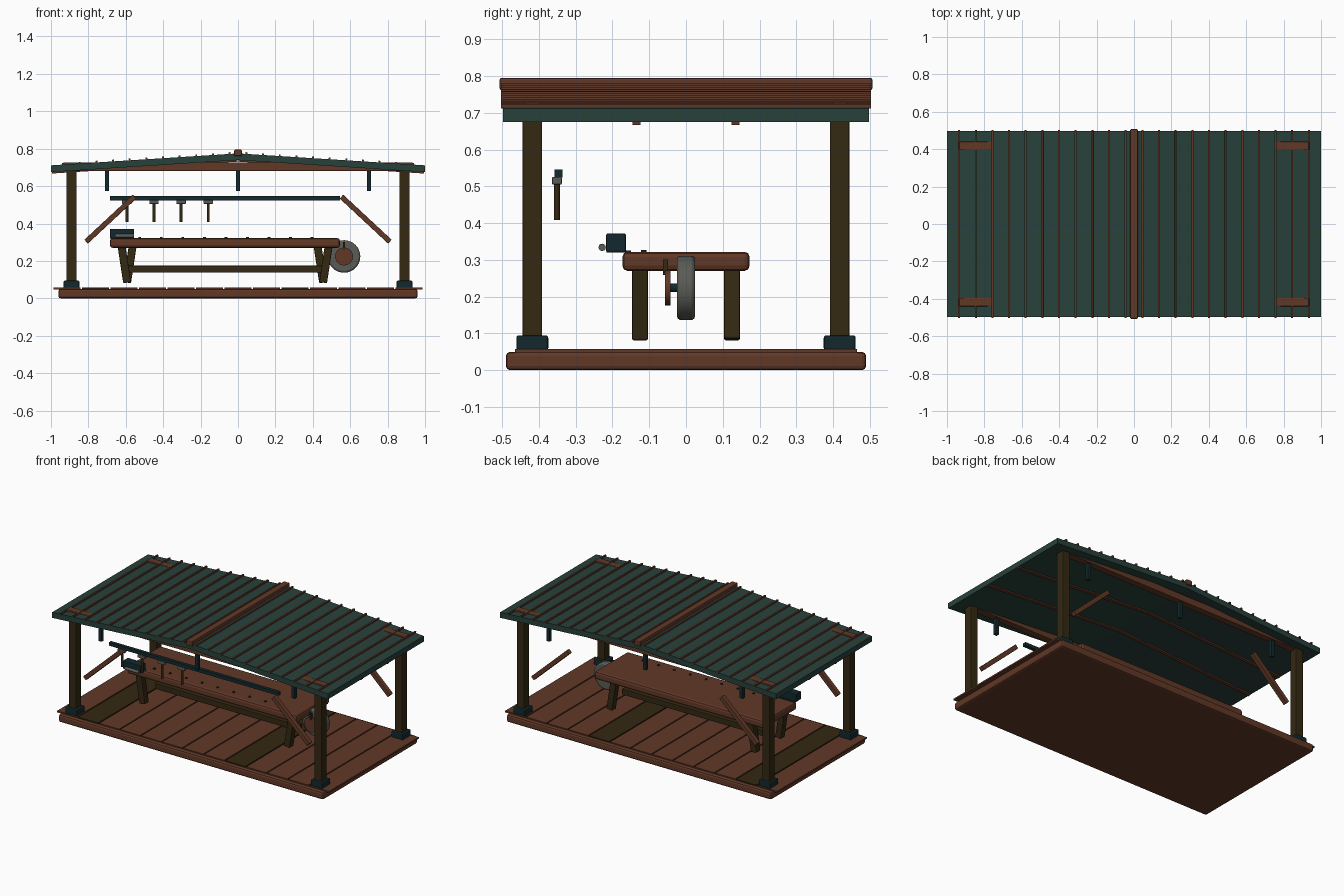
import bpy
import bmesh
import math
from mathutils import Matrix, Vector

cube = bpy.data.objects.get("Cube")
if cube:
    bpy.data.objects.remove(cube, do_unlink=True)


def material(name, r, g, b):
    m = bpy.data.materials.new(name)
    m.use_nodes = True
    m.diffuse_color = (r, g, b, 1)
    bsdf = m.node_tree.nodes["Principled BSDF"]
    bsdf.inputs["Base Color"].default_value = (r, g, b, 1)
    bsdf.inputs["Roughness"].default_value = 0.8
    return m


BROWN = material("warm brown wood", 0.12, 0.04, 0.02)
DARK = material("dark olive wood", 0.033, 0.021, 0.006)
GREEN = material("green roof", 0.021, 0.053, 0.043)
IRON = material("blue black iron", 0.006, 0.022, 0.026)
STONE = material("grey stone", 0.105, 0.105, 0.092)


def finish(name, bm, mat, bevel=0.0, smooth=False):
    bmesh.ops.recalc_face_normals(bm, faces=bm.faces)
    mesh = bpy.data.meshes.new(name)
    bm.to_mesh(mesh)
    bm.free()
    mesh.materials.append(mat)
    ob = bpy.data.objects.new(name, mesh)
    bpy.context.scene.collection.objects.link(ob)
    if bevel:
        mod = ob.modifiers.new("Bevel", "BEVEL")
        mod.width = bevel
        mod.segments = 2
    if smooth:
        bpy.ops.object.select_all(action="DESELECT")
        ob.select_set(True)
        bpy.context.view_layer.objects.active = ob
        bpy.ops.object.shade_smooth_by_angle(angle=math.radians(40))
    return ob


def box(name, center, size, mat, bevel=0.0, tilt=0.0):
    """Box with an optional tilt about the y axis."""
    bm = bmesh.new()
    m = Matrix.Rotation(tilt, 4, "Y") @ Matrix.Diagonal((*size, 1))
    bmesh.ops.create_cube(bm, size=1, matrix=m)
    ob = finish(name, bm, mat, bevel)
    ob.location = center
    return ob


def beam(name, start, end, width, depth, mat, bevel=0.0):
    """Bar between two points that share the same y."""
    a, b = Vector(start), Vector(end)
    d = b - a
    return box(name, (a + b) / 2, (width, depth, d.length), mat, bevel,
               math.atan2(d.x, d.z))


def cylinder(name, center, radius, length, axis, mat, sides=24, bevel=0.0):
    bm = bmesh.new()
    turn = Vector((0, 0, 1)).rotation_difference(Vector(axis)).to_matrix().to_4x4()
    bmesh.ops.create_cone(bm, cap_ends=True, segments=sides, radius1=radius,
                          radius2=radius, depth=length, matrix=turn)
    ob = finish(name, bm, mat, bevel, smooth=True)
    ob.location = center
    return ob


# Platform and floor boards
box("platform", (0, 0, 0.025), (1.92, 0.98, 0.05), BROWN, 0.012)
BOARDS = 13
pitch = 1.98 / BOARDS
for i in range(BOARDS):
    x = -0.99 + pitch * (i + 0.5)
    box("floor_board", (x, 0, 0.052), (pitch - 0.008, 0.93, 0.01),
        DARK if i % 7 == 1 else BROWN)

# Roof: one chevron profile pulled along y
APEX, EAVE, THICK = 0.775, 0.711, 0.036
slope = math.atan(APEX - EAVE)
bm = bmesh.new()
profile = [(-1, EAVE), (0, APEX), (1, EAVE),
           (1, EAVE - THICK), (0, APEX - THICK), (-1, EAVE - THICK)]
face = bm.faces.new([bm.verts.new((x, -0.497, z)) for x, z in profile])
pulled = bmesh.ops.extrude_face_region(bm, geom=[face])["geom"]
bmesh.ops.translate(bm, vec=(0, 0.994, 0),
                    verts=[v for v in pulled if isinstance(v, bmesh.types.BMVert)])
finish("roof", bm, GREEN)
box("ridge_cap", (0, 0, 0.778), (0.042, 1.014, 0.034), BROWN, 0.006)

# Roof battens and the thin purlins beneath, on both slopes
for s in (-1, 1):
    for k in range(11):
        x = 0.045 + 0.089 * k
        z = APEX - (APEX - EAVE) * x
        box("roof_batten", (s * x, 0, z + 0.003), (0.01, 1.006, 0.012),
            BROWN, tilt=s * slope)
    for y in (-0.135, 0.135):
        z = (APEX + EAVE) / 2 - THICK
        box("purlin", (s * 0.498, y, z - 0.002), (0.995, 0.022, 0.012),
            BROWN, tilt=s * slope)

# Frame: posts, feet, braces, long beams and hangers
for y in (-0.418, 0.418):
    box("long_beam", (0, y, 0.704), (1.87, 0.045, 0.046), BROWN, 0.004)
    for x in (-0.7, 0, 0.7):
        box("roof_hanger", (x, y, 0.63), (0.022, 0.022, 0.11), IRON)
    for s in (-1, 1):
        box("post", (s * 0.89, y, 0.37), (0.054, 0.054, 0.64), DARK, 0.004)
        box("post_foot", (s * 0.89, y, 0.074), (0.085, 0.087, 0.042), IRON, 0.007)
        beam("brace", (s * 0.812, y, 0.303), (s * 0.553, y, 0.544),
             0.028, 0.03, BROWN, 0.003)

# Workbench
box("bench_top", (-0.07, 0, 0.296), (1.23, 0.346, 0.052), BROWN, 0.014)
box("bench_stretcher", (-0.07, 0, 0.156), (1.04, 0.04, 0.038), DARK, 0.003)
for y in (-0.125, 0.125):
    lean = 0.029 if y < 0 else -0.029
    for s, x in ((-1, -0.593), (1, 0.455)):
        beam("bench_leg", (x, y, 0.084), (x + s * lean, y, 0.275),
             0.042, 0.043, DARK, 0.004)
for k in range(9):
    cylinder("bench_peg", (-0.525 + 0.115 * k, -0.115, 0.322), 0.008, 0.01,
             (0, 0, 1), IRON, 10)

# Vise at the front corner of the bench
box("vise_body", (-0.62, -0.19, 0.346), (0.13, 0.054, 0.052), IRON, 0.005)
box("vise_plate", (-0.62, -0.183, 0.323), (0.12, 0.066, 0.005), IRON)
cylinder("vise_bar", (-0.607, -0.228, 0.334), 0.01, 0.1, (1, 0, 0), STONE, 12)

# Grinding wheel at the bench end
cylinder("grinding_wheel", (0.567, 0, 0.224), 0.087, 0.05, (0, 1, 0), STONE, 32, 0.01)
cylinder("wheel_axle", (0.567, -0.035, 0.224), 0.012, 0.04, (0, 1, 0), IRON, 12)
cylinder("wheel_hub", (0.567, -0.05, 0.224), 0.048, 0.015, (0, 1, 0), BROWN, 24)
box("crank_handle", (0.567, -0.056, 0.28), (0.012, 0.013, 0.042), DARK)

# Tool rail with hanging hammers
box("tool_rail", (-0.07, -0.347, 0.535), (1.23, 0.022, 0.022), IRON)
for k in range(4):
    x = -0.594 + 0.145 * k
    box("hammer_head", (x, -0.351, 0.515), (0.05, 0.027, 0.02), STONE, 0.003)
    cylinder("hammer_handle", (x, -0.351, 0.457), 0.008, 0.098, (0, 0, 1), DARK, 10)
